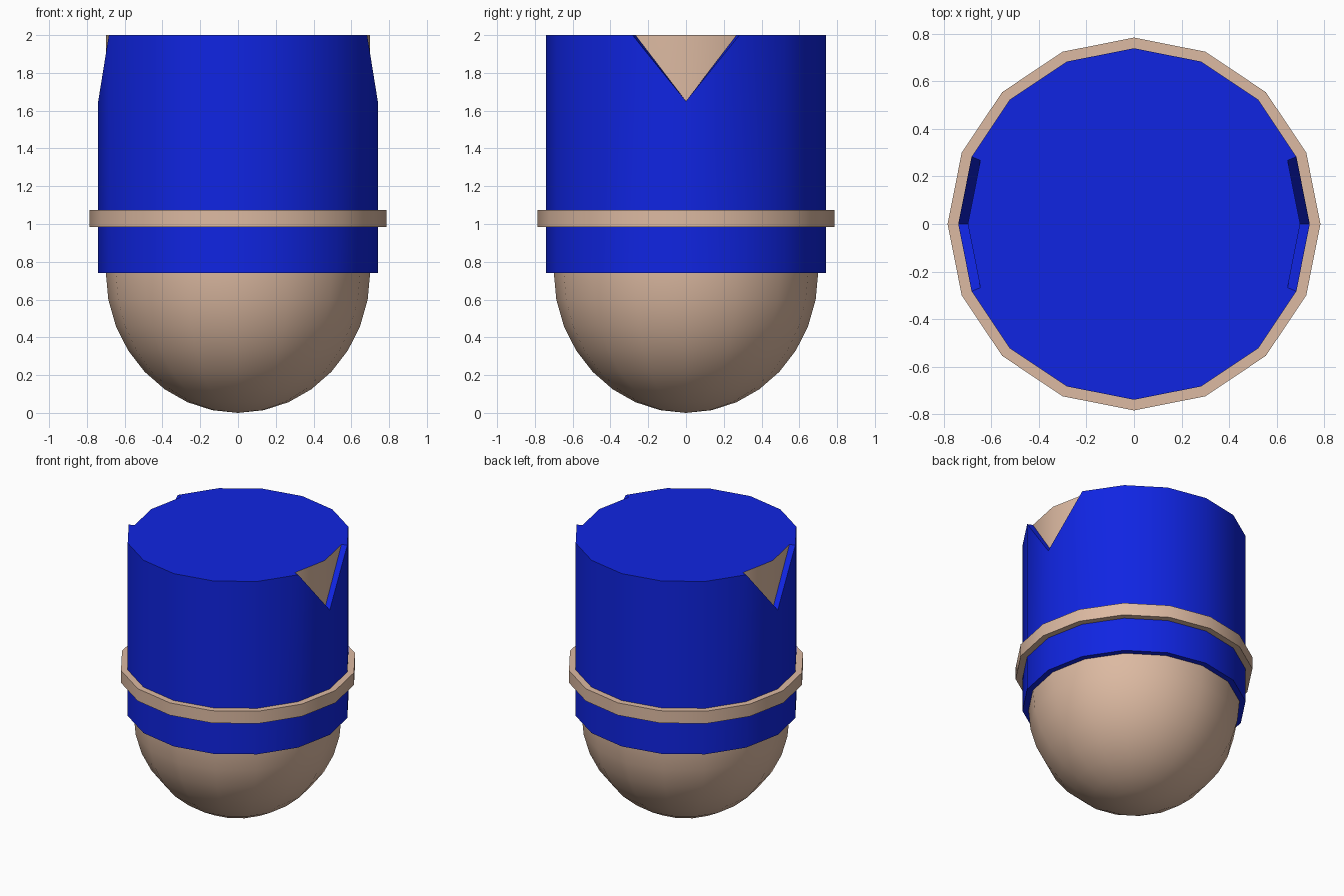
import bpy, bmesh
from math import sin, cos, pi, radians

if "Cube" in bpy.data.objects:
    bpy.data.objects.remove(bpy.data.objects["Cube"])

SIDES = 16
R_CORE, R_SHELL, R_BAND = 0.70, 0.74, 0.785
DOME, TOP, NOTCH = 0.745, 2.0, 1.65


def material(name, rgb):
    m = bpy.data.materials.new(name)
    m.use_nodes = True
    m.diffuse_color = (*rgb, 1)
    m.node_tree.nodes["Principled BSDF"].inputs["Base Color"].default_value = (*rgb, 1)
    return m


tan = material("tan", (0.72, 0.49, 0.36))
blue = material("blue", (0.005, 0.018, 0.76))


def ring(bm, r, height):
    """One loop of vertices; height is a function of the side number."""
    return [bm.verts.new((r * cos(2 * pi * i / SIDES), r * sin(2 * pi * i / SIDES), height(i)))
            for i in range(SIDES)]


def bridge(bm, a, b):
    for i in range(SIDES):
        j = (i + 1) % SIDES
        bm.faces.new((a[i], a[j], b[j], b[i]))


def finish(bm, name, mats):
    bmesh.ops.recalc_face_normals(bm, faces=bm.faces)
    me = bpy.data.meshes.new(name)
    bm.to_mesh(me)
    bm.free()
    ob = bpy.data.objects.new(name, me)
    bpy.context.collection.objects.link(ob)
    for m in mats:
        me.materials.append(m)
    bpy.ops.object.select_all(action='DESELECT')
    ob.select_set(True)
    bpy.context.view_layer.objects.active = ob
    bpy.ops.object.shade_smooth_by_angle(angle=radians(30))
    return ob


def tube(name, r_in, r_out, bottom, top, mat):
    bm = bmesh.new()
    loops = [ring(bm, r_in, bottom), ring(bm, r_out, bottom),
             ring(bm, r_out, top), ring(bm, r_in, top)]
    for k in range(4):
        bridge(bm, loops[k], loops[(k + 1) % 4])
    return finish(bm, name, [mat])


# Inner body: rounded bottom, straight walls and a blue lid
bm = bmesh.new()
tip = bm.verts.new((0, 0, 0))
loops = []
for k in range(1, 9):
    a = k * pi / 16
    loops.append(ring(bm, R_CORE * sin(a), lambda i, a=a: DOME * (1 - cos(a))))
loops.append(ring(bm, R_CORE, lambda i: TOP))
for i in range(SIDES):
    bm.faces.new((tip, loops[0][(i + 1) % SIDES], loops[0][i]))
for a, b in zip(loops, loops[1:]):
    bridge(bm, a, b)
lid = bm.faces.new(loops[-1])
lid.material_index = 1
finish(bm, "inner_body", [tan, blue])

# Sleeve with a V notch on the left and right sides
tube("sleeve", R_CORE, R_SHELL, lambda i: 0.74,
     lambda i: NOTCH if i % (SIDES // 2) == 0 else TOP, blue)

# Raised band around the sleeve
tube("band", R_SHELL - 0.02, R_BAND, lambda i: 0.985, lambda i: 1.075, tan)
